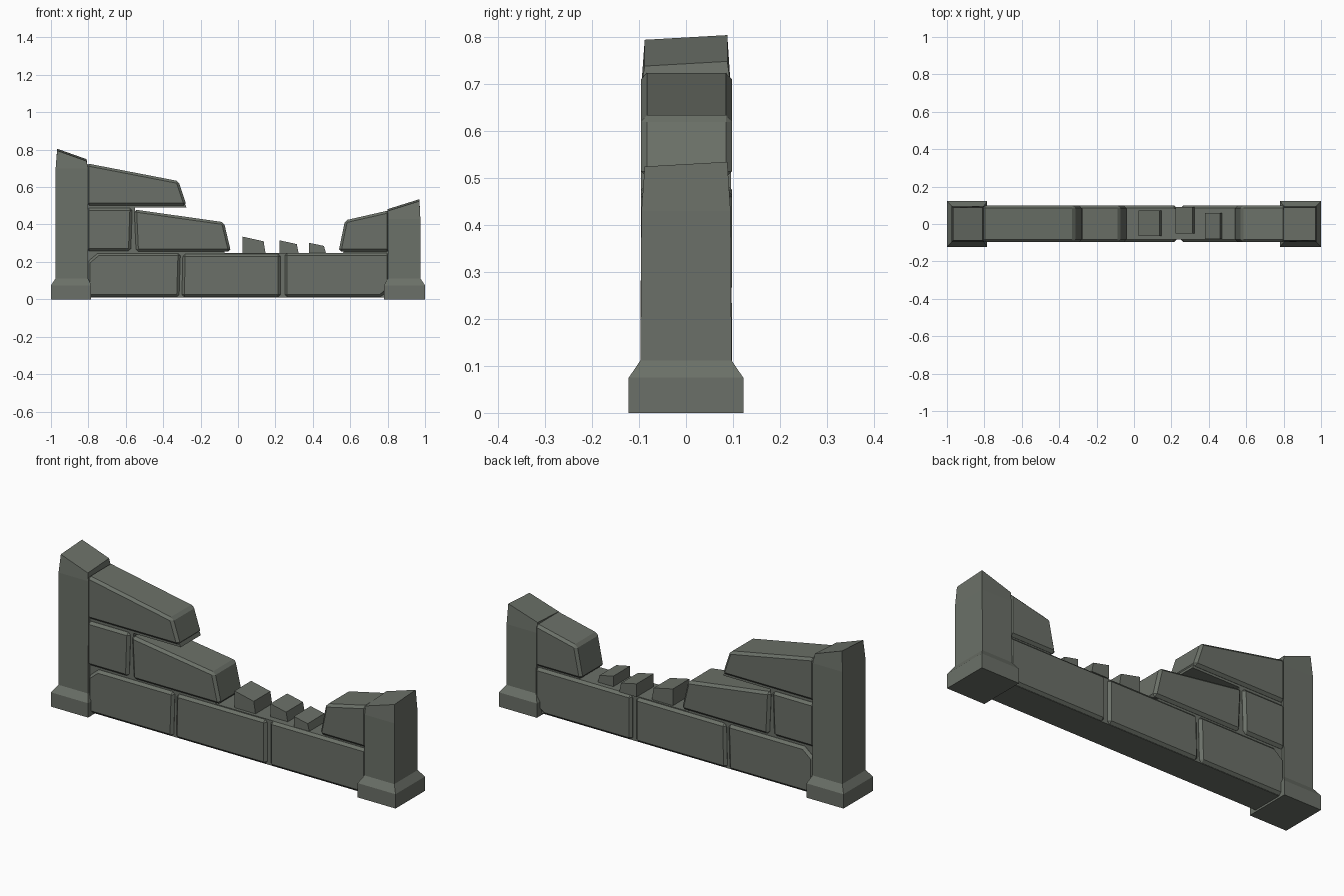
import bpy, bmesh

if "Cube" in bpy.data.objects:
    bpy.data.objects.remove(bpy.data.objects["Cube"])

stone = bpy.data.materials.new("grey green stone")
stone.diffuse_color = (0.147, 0.163, 0.138, 1)
stone.use_nodes = True
stone.node_tree.nodes["Principled BSDF"].inputs["Base Color"].default_value = stone.diffuse_color


def finish(name, bm, bevel=0.0):
    bmesh.ops.recalc_face_normals(bm, faces=bm.faces)
    mesh = bpy.data.meshes.new(name)
    bm.to_mesh(mesh)
    bm.free()
    mesh.materials.append(stone)
    ob = bpy.data.objects.new(name, mesh)
    bpy.context.collection.objects.link(ob)
    if bevel:
        mod = ob.modifiers.new("worn edges", 'BEVEL')
        mod.width = bevel
        mod.segments = 1
        mod.limit_method = 'ANGLE'
        mod.angle_limit = 0.7
    return ob


def loft(name, rings, bevel=0.0):
    """Skin a stack of equal-length point rings and cap both ends."""
    bm = bmesh.new()
    rows = [[bm.verts.new(p) for p in ring] for ring in rings]
    n = len(rows[0])
    for a, b in zip(rows, rows[1:]):
        for i in range(n):
            j = (i + 1) % n
            bm.faces.new((a[i], a[j], b[j], b[i]))
    bm.faces.new(rows[0])
    bm.faces.new(rows[-1])
    return finish(name, bm, bevel)


def slab(name, profile, y0, y1, bevel=0.0):
    """Extrude an x-z outline between two depths."""
    return loft(name, [[(x, y, z) for x, z in profile] for y in (y0, y1)], bevel)


def pillar(name, base, shaft, top, shoulder, z_left, z_right):
    """Post with flared foot and a slanted broken top."""
    def ring(xs, y, zl, zr, tilt=0.0):
        a, b = xs
        return [(a, -y, zl - tilt), (b, -y, zr - tilt),
                (b, y, zr + tilt), (a, y, zl + tilt)]
    loft(name, [ring(base, 0.122, 0, 0), ring(base, 0.122, 0.075, 0.075),
                ring(shaft, 0.097, 0.112, 0.112),
                ring(shaft, 0.095, shoulder, shoulder),
                ring(top, 0.088, z_left, z_right, 0.005)])


# End pillars
pillar("left_pillar", (-1.0, -0.785), (-0.975, -0.802), (-0.967, -0.81),
       0.70, 0.80, 0.744)
pillar("right_pillar", (0.78, 1.0), (0.802, 0.975), (0.80, 0.97),
       0.43, 0.477, 0.53)

# Recessed mortar behind the joints
slab("lower_mortar", [(-0.85, 0.01), (0.85, 0.01), (0.85, 0.247), (-0.85, 0.247)],
     -0.082, 0.084)
slab("middle_mortar", [(-0.85, 0.24), (-0.07, 0.24), (-0.10, 0.40),
                       (-0.55, 0.465), (-0.55, 0.495), (-0.85, 0.495)], -0.082, 0.084)
slab("upper_mortar", [(-0.85, 0.49), (-0.275, 0.49), (-0.285, 0.515), (-0.85, 0.515)],
     -0.082, 0.084)
slab("right_mortar", [(0.56, 0.24), (0.85, 0.24), (0.85, 0.44), (0.60, 0.40)],
     -0.082, 0.084)

# Chamfered wall stones, row by row
stones = {
    "lower_left_stone": [(-0.805, 0.012), (-0.315, 0.012), (-0.308, 0.246),
                         (-0.75, 0.246), (-0.805, 0.20)],
    "lower_middle_stone": [(-0.30, 0.012), (0.228, 0.012), (0.228, 0.243), (-0.295, 0.243)],
    "lower_right_stone": [(0.25, 0.012), (0.76, 0.012), (0.81, 0.05),
                          (0.81, 0.247), (0.25, 0.247)],
    "middle_left_stone": [(-0.81, 0.258), (-0.573, 0.258), (-0.565, 0.488), (-0.81, 0.488)],
    "middle_broken_stone": [(-0.545, 0.255), (-0.038, 0.255), (-0.075, 0.412), (-0.555, 0.48)],
    "upper_broken_stone": [(-0.81, 0.502), (-0.275, 0.502), (-0.318, 0.632), (-0.81, 0.727)],
    "right_broken_stone": [(0.538, 0.255), (0.81, 0.255), (0.81, 0.476), (0.572, 0.422)],
}
for name, outline in stones.items():
    slab(name, outline, -0.096, 0.098, 0.013)

# Small rubble pieces resting on the lower row
for i, (a, b, za, zb, y0, y1) in enumerate([
        (0.025, 0.147, 0.335, 0.31, -0.065, 0.073),
        (0.223, 0.324, 0.315, 0.295, -0.05, 0.09),
        (0.38, 0.47, 0.302, 0.285, -0.08, 0.06)]):
    slab(f"rubble_{i + 1}", [(a, 0.246), (b, 0.246), (b - 0.01, zb), (a, za)], y0, y1)
